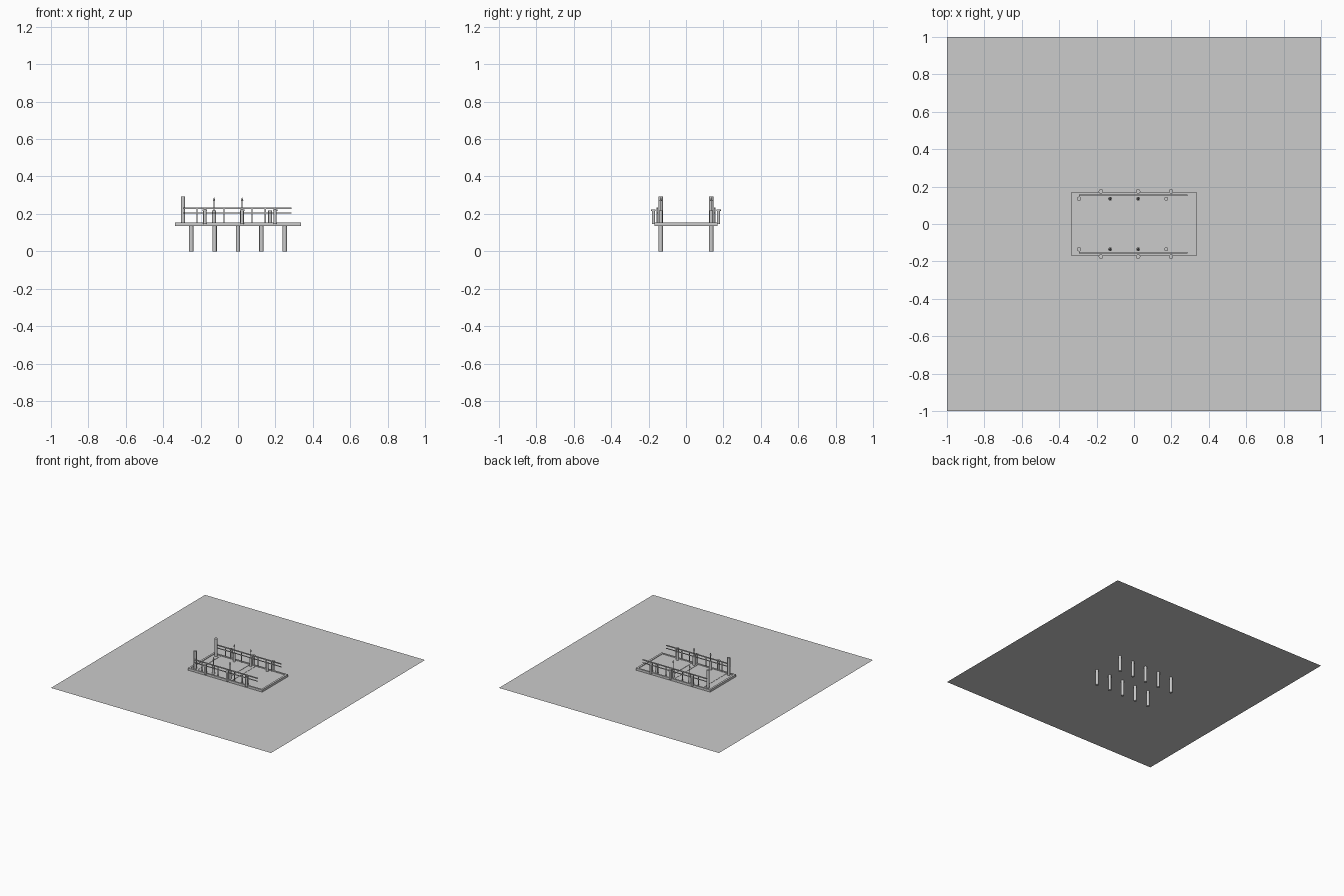
import bpy

if "Cube" in bpy.data.objects:
    bpy.data.objects.remove(bpy.data.objects["Cube"])

WATER_Z = 0.13
DECK_Z = 0.148


def box(name, x0, x1, y0, y1, z0, z1):
    bpy.ops.mesh.primitive_cube_add(size=1, location=((x0 + x1) / 2, (y0 + y1) / 2, (z0 + z1) / 2))
    o = bpy.context.object
    o.name = name
    o.scale = (x1 - x0, y1 - y0, z1 - z0)
    bpy.ops.object.transform_apply(location=False, rotation=False, scale=True)
    return o


def rod(name, x, y, z0, z1, r, r_top=None, sides=16):
    bpy.ops.mesh.primitive_cone_add(vertices=sides, radius1=r, radius2=r if r_top is None else r_top,
                                    depth=z1 - z0, location=(x, y, (z0 + z1) / 2))
    o = bpy.context.object
    o.name = name
    bpy.ops.object.shade_smooth_by_angle()
    return o


# Flat water surface
bpy.ops.mesh.primitive_plane_add(size=2, location=(0, 0, WATER_Z))
bpy.context.object.name = "water_surface"

# Deck slab with a slightly raised border
box("deck_slab", -0.33, 0.33, -0.16, 0.16, 0.136, DECK_Z)
for s in (-1, 1):
    y = sorted((s * 0.155, s * 0.168))
    box("deck_side_border", -0.338, 0.338, y[0], y[1], 0.135, 0.153)
    x = sorted((s * 0.322, s * 0.338))
    box("deck_end_border", x[0], x[1], -0.155, 0.155, 0.135, 0.153)

# Thin raised seams across the deck
for x in (-0.265, 0.0, 0.052):
    box("deck_seam", x - 0.002, x + 0.002, -0.153, 0.153, 0.146, 0.150)

for s in (-1, 1):
    # Piles under the deck
    for i in range(5):
        rod("pile", -0.25 + 0.125 * i, s * 0.135, 0, 0.14, 0.0115)

    # Tall mooring post at the left end
    rod("mooring_post", -0.294, s * 0.135, 0.14, 0.293, 0.0115)

    # Shorter posts on the deck, two of them carrying slim poles
    for x in (-0.128, 0.022, 0.172):
        rod("deck_post", x, s * 0.135, 0.14, 0.218, 0.0105)
    for x in (-0.128, 0.022):
        rod("slim_pole", x, s * 0.135, 0.21, 0.275, 0.0025, sides=8)
        rod("pole_tip", x, s * 0.135, 0.268, 0.291, 0.007, 0.0, sides=8)

    # Fender posts hanging on the outside edge
    for x in (-0.177, 0.022, 0.198):
        rod("fender", x, s * 0.174, 0.145, 0.215, 0.009)
        rod("fender_cap", x, s * 0.174, 0.215, 0.224, 0.012)

    # Two handrails and their uprights
    yc = s * 0.154
    box("top_rail", -0.294, 0.287, yc - 0.004, yc + 0.004, 0.226, 0.233)
    box("lower_rail", -0.294, 0.287, yc - 0.003, yc + 0.003, 0.203, 0.208)
    for x in (-0.22, -0.177, -0.075, 0.022, 0.075, 0.146, 0.198):
        box("rail_upright", x - 0.003, x + 0.003, yc - 0.003, yc + 0.003, 0.148, 0.228)
